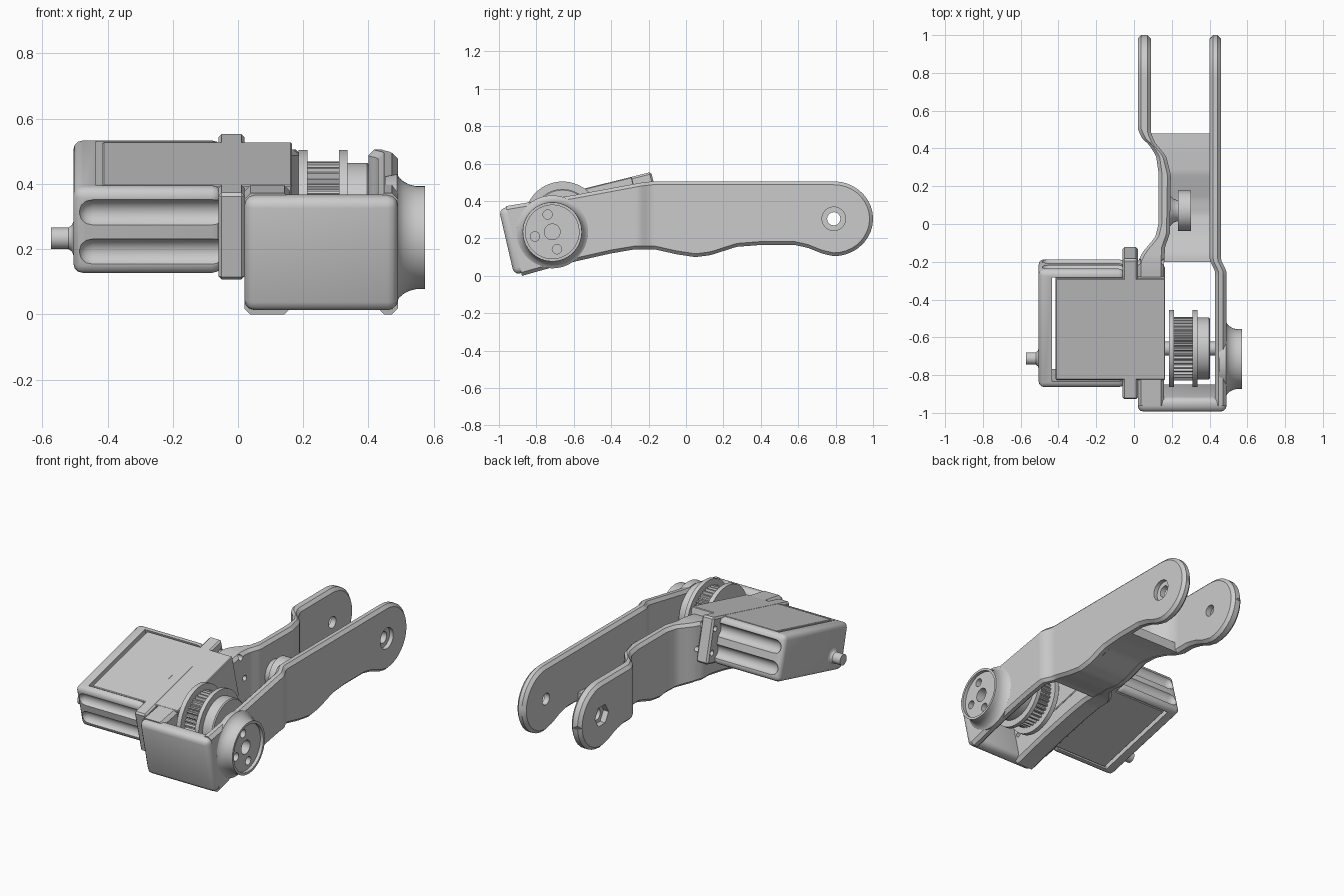
import bpy, bmesh
from math import sin, cos, pi, radians, sqrt
from mathutils import Matrix, Vector

if "Cube" in bpy.data.objects:
    bpy.data.objects.remove(bpy.data.objects["Cube"])

def finish(bm, name):
    bmesh.ops.recalc_face_normals(bm, faces=bm.faces)
    me = bpy.data.meshes.new(name)
    bm.to_mesh(me)
    bm.free()
    ob = bpy.data.objects.new(name, me)
    bpy.context.collection.objects.link(ob)
    return ob

def loft(name, rings):
    bm = bmesh.new()
    vs = [[bm.verts.new(p) for p in r] for r in rings]
    n = len(rings[0])
    for a, b in zip(vs, vs[1:]):
        for i in range(n):
            j = (i + 1) % n
            bm.faces.new((a[i], a[j], b[j], b[i]))
    bm.faces.new(vs[0])
    bm.faces.new(vs[-1])
    return finish(bm, name)

def lathe(name, y, z, profile, n=48, dip=1.0):
    """Solid of revolution about an x-directed axis; dip < 1 makes teeth."""
    def rad(r, i):
        return r * (dip if (i // 2) % 2 else 1)
    return loft(name, [[(x, y + rad(r, i) * cos(2 * pi * i / n), z + rad(r, i) * sin(2 * pi * i / n))
                        for i in range(n)] for x, r in profile])

def box(name, lo, hi, bevel=0.0, seg=3):
    bm = bmesh.new()
    lo, hi = Vector(lo), Vector(hi)
    bmesh.ops.create_cube(bm, size=1, matrix=Matrix.Translation((lo + hi) / 2) @ Matrix.Diagonal((*(hi - lo), 1)))
    if bevel:
        bmesh.ops.bevel(bm, geom=bm.edges[:], offset=bevel, segments=seg, profile=0.5, affect='EDGES')
    return finish(bm, name)

def cut(ob, *cutters):
    for c in cutters:
        c.hide_render = True
        m = ob.modifiers.new("cut", 'BOOLEAN')
        m.operation, m.solver, m.object = 'DIFFERENCE', 'EXACT', c
        dg = bpy.context.evaluated_depsgraph_get()
        me = bpy.data.meshes.new_from_object(ob.evaluated_get(dg))
        ob.modifiers.clear()
        ob.data = me
        bpy.data.objects.remove(c)

def place(ob, mat):
    ob.data.transform(mat)
    return ob

def interp(pts, t):
    for (a, b), (c, d) in zip(pts, pts[1:]):
        if t <= c:
            return b + (d - b) * (max(t, a) - a) / (c - a)
    return pts[-1][1]

# Side profile of the arms, and their plan curves
TOP = [(-1, .357), (-.93, .37), (-.24, .498), (-.18, .505), (.79, .505)]
BOT = [(-1, -.02), (-.88, .01), (-.6, .075), (-.4, .12), (-.27, .142), (-.17, .142), (-.05, .115), (.05, .10),
       (.13, .11), (.27, .155), (.4, .165), (.58, .165), (.65, .15), (.73, .118), (.79, .105)]
LEFT_OUT = [(-.2, .02), (-.15, .045), (-.07, .112), (0, .13), (.27, .13), (.36, .117), (.42, .08), (.45, .045), (.5, .02)]
LEFT_IN = [(-.2, .16), (-.12, .165), (-.05, .19), (.26, .195), (.36, .17), (.43, .112), (.48, .09)]
RIGHT_IN = [(-.25, .43), (-.19, .40)]
RIGHT_OUT = [(-.25, .49), (-.19, .46)]

def arm(name, xa, xb, c=.018):
    stations = [(y, interp(TOP, y), interp(BOT, y)) for y in [-.921 + 1.711 * i / 90 for i in range(91)]]
    stations += [(.79 + .21 * sin(a), .305 + .2 * cos(a), .305 - .2 * cos(a))
                 for a in [radians(d) for d in (10, 20, 30, 40, 50, 60, 70, 79, 87)]]
    rings = []
    for y, t, b in stations:
        k = .91
        inner = (y, t - c, b + c) if y < .79 else (.79 + (y - .79) * k, .305 + (t - .305) * k, .305 + (b - .305) * k)
        yi, ti, bi = inner
        x0, x1 = interp(xa, y), interp(xb, y)
        ring = [(x0, yi, ti), (x0 + c, y, t), (x1 - c, y, t), (x1, yi, ti),
                (x1, yi, bi), (x1 - c, y, b), (x0 + c, y, b), (x0, yi, bi)]
        lean = .23 * min(max((-.6 - y) / .3, 0), 1)
        rings.append([(px, py - lean * (pz - .19), pz) for px, py, pz in ring])
    return loft(name, rings)

left_arm = arm("left_arm", LEFT_OUT, LEFT_IN)
right_arm = arm("right_arm", RIGHT_IN, RIGHT_OUT)
cut(left_arm, lathe("c", .79, .305, [(-.1, .035), (.2, .035)]),
    lathe("c", .79, .305, [(-.1, .066), (.055, .066)], 6))
cut(right_arm, lathe("c", .79, .305, [(.3, .035), (.6, .035)]),
    lathe("c", .79, .305, [(.435, .063), (.6, .063)]))

# Wavy web joining the arms underneath
web = []
for i in range(41):
    y = -.2 + .68 * i / 40
    z = interp(BOT, y) + .002
    a = interp(LEFT_OUT, y) + .03
    web.append([(a, y, z), (.43, y, z), (.43, y, z + .06), (a, y, z + .06)])
loft("web", web)

# Leaning front wall of the frame
place(box("front_wall", (.02, -.04, -.18), (.49, .04, .18), .032),
      Matrix.Translation((0, -.921, .19)) @ Matrix.Rotation(radians(13), 4, 'X'))

# Motor, built flat and then tilted
TILT = Matrix.Translation((0, -.525, .33)) @ Matrix.Rotation(radians(13.9), 4, 'X')
case = box("motor_case", (-.505, -.322, -.137), (-.05, .322, .137), .03)
cut(case, box("c", (-.435, -.283, -.3), (.1, .283, .3)))
for s in (-1, 1):
    for z in (-.062, .062):
        cut(case, lathe("c", s * .335, z, [(-.488, .012), (-.48, .027), (-.465, .038), (-.445, .042), (.1, .042)], 32))
place(case, TILT)
place(box("gearbox", (-.415, -.276, -.136), (.165, .276, .136), .004, 1), TILT)
flange = place(box("motor_flange", (-.06, -.383, -.137), (.02, .383, .137), .01, 1), TILT)
for y in (-.352, .352):
    for z in (-.07, .07):
        p = TILT @ Vector((0, y, z))
        for part in (flange, left_arm):
            cut(part, lathe("c", p.y, p.z, [(-.3, .017), (.3, .017)], 20))
lathe("rear_pin", -.712, .233, [(-.49, .058), (-.503, .055), (-.51, .04), (-.52, .033), (-.573, .033)])

# Toothed pulley on its shaft
PY, PZ = -.66, .30
lathe("pulley_shaft", PY, PZ, [(.15, .037), (.44, .037)], 32)
for n, a, b in (("pulley_flange_inner", .185, .213), ("pulley_flange_outer", .31, .335)):
    lathe(n, PY, PZ, [(a, .204), (b, .204)], 64)
lathe("pulley_teeth", PY, PZ, [(.21, .168), (.312, .168)], 160, .92)
lathe("pulley_hub", PY, PZ, [(.33, .164), (.396, .164), (.402, .158)], 64)

# Flared bearing boss on the right wall, with recessed face and holes
HY, HZ = -.715, .235
boss = lathe("bearing_boss", HY, HZ, [(.45, .188), (.488, .195), (.495, .183), (.508, .172), (.525, .163),
             (.545, .158), (.573, .158), (.573, .143), (.553, .143)], 64)
cut(boss, lathe("c", HY, HZ, [(.47, .042), (.7, .042)], 32))
for d in (105, 195, 285):
    a = radians(d)
    cut(boss, lathe("c", HY + .096 * cos(a), HZ + .096 * sin(a), [(.5, .025), (.7, .025)], 24))

# Small guide roller on the inside of the left arm
lathe("guide_roller", .07, .30, [(.18, .085), (.195, .078), (.21, .062), (.233, .055), (.233, .107),
                                 (.303, .107), (.303, .045), (.275, .045)])

for ob in bpy.context.scene.objects:
    ob.select_set(True)
    bpy.context.view_layer.objects.active = ob
bpy.ops.object.shade_smooth_by_angle(angle=radians(30))
